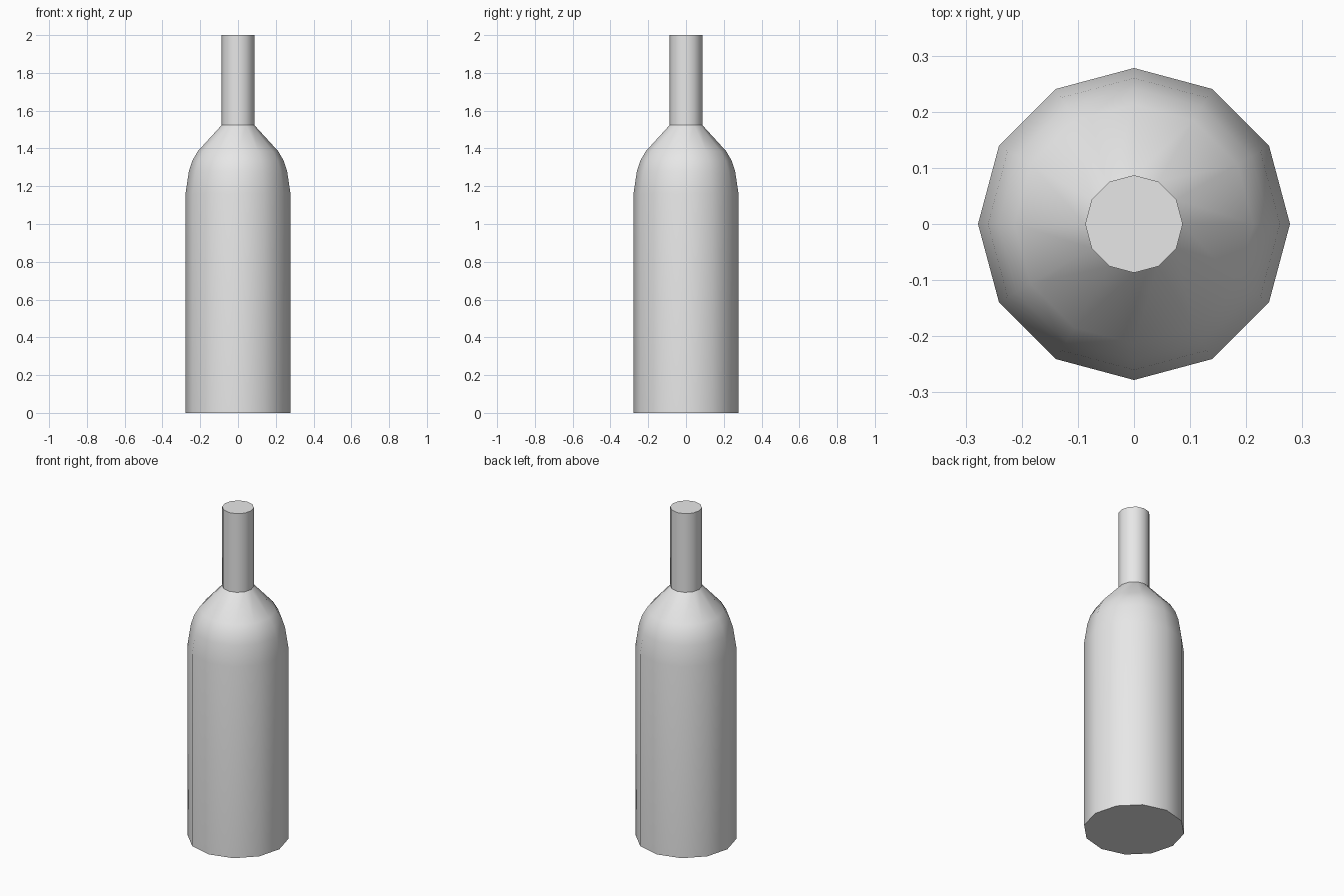
import bpy
import bmesh
import math

SIDES = 12

old = bpy.data.objects.get("Cube")
if old:
    bpy.data.objects.remove(old, do_unlink=True)

# Single grey material
grey = bpy.data.materials.new("light_grey")
grey.use_nodes = True
colour = (0.8, 0.8, 0.8, 1)
grey.diffuse_color = colour
grey.node_tree.nodes["Principled BSDF"].inputs["Base Color"].default_value = colour


def lathe(name, profile):
    """Turn a (radius, height) profile around z and cap both ends."""
    bm = bmesh.new()
    rings = []
    for radius, z in profile:
        angles = [2 * math.pi * i / SIDES for i in range(SIDES)]
        rings.append([bm.verts.new((radius * math.cos(a), radius * math.sin(a), z))
                      for a in angles])
    for low, high in zip(rings, rings[1:]):
        for i in range(SIDES):
            j = (i + 1) % SIDES
            bm.faces.new((low[i], low[j], high[j], high[i]))
    bm.faces.new(rings[0][::-1])
    bm.faces.new(rings[-1])
    mesh = bpy.data.meshes.new(name)
    bm.to_mesh(mesh)
    bm.free()
    mesh.materials.append(grey)
    obj = bpy.data.objects.new(name, mesh)
    bpy.context.collection.objects.link(obj)
    return obj


# Bottle: straight body, rounded shoulder, narrow neck
bottle = lathe("bottle", [
    (0.278, 0), (0.278, 1.16), (0.26, 1.28), (0.242, 1.335), (0.213, 1.385),
    (0.087, 1.523), (0.087, 2),
])

# Smooth facets, with crisp rims and neck joint
bpy.ops.object.select_all(action="DESELECT")
bottle.select_set(True)
bpy.context.view_layer.objects.active = bottle
bpy.ops.object.shade_smooth_by_angle(angle=math.radians(35))
